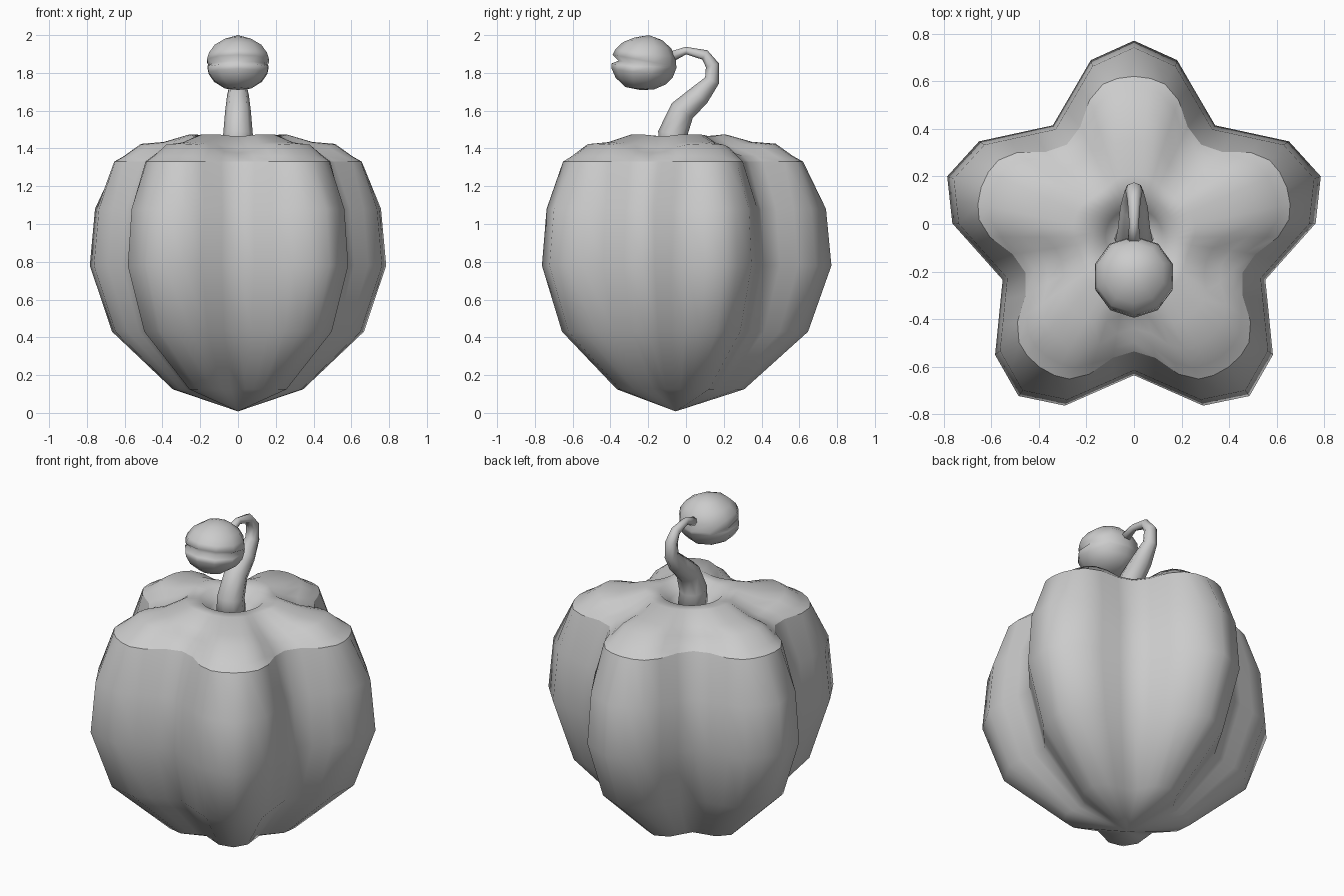
import bpy, bmesh
from math import sin, cos, pi, radians
from mathutils import Vector, Matrix

cube = bpy.data.objects.get("Cube")
if cube:
    bpy.data.objects.remove(cube, do_unlink=True)

grey = bpy.data.materials.new("plain_grey")
grey.use_nodes = True
colour = (0.6, 0.6, 0.6, 1)
grey.diffuse_color = colour
grey.node_tree.nodes["Principled BSDF"].inputs["Base Color"].default_value = colour

CENTRE_Y = -0.055


def loft(name, rings, bottom, top, sharp_ring=None):
    """Skin equal-length rings, closing both ends onto a point."""
    bm = bmesh.new()
    loops = [[bm.verts.new(p) for p in ring] for ring in rings]
    n = len(loops[0])
    low, high = bm.verts.new(bottom), bm.verts.new(top)
    for i in range(n):
        j = (i + 1) % n
        for a, b in zip(loops, loops[1:]):
            bm.faces.new((a[i], a[j], b[j], b[i]))
        bm.faces.new((low, loops[0][j], loops[0][i]))
        bm.faces.new((loops[-1][i], loops[-1][j], high))
    bmesh.ops.recalc_face_normals(bm, faces=bm.faces)
    for f in bm.faces:
        f.smooth = True
    if sharp_ring is not None:
        ring = loops[sharp_ring]
        for i in range(n):
            bm.edges.get((ring[i], ring[(i + 1) % n])).smooth = False
    mesh = bpy.data.meshes.new(name)
    bm.to_mesh(mesh)
    bm.free()
    mesh.materials.append(grey)
    obj = bpy.data.objects.new(name, mesh)
    bpy.context.collection.objects.link(obj)
    return obj


def polar(r, deg):
    return Vector((r * sin(radians(deg)), r * cos(radians(deg)), 0))


def five_lobes(half):
    """Mirror half a lobe (tip to valley) and repeat it five times."""
    lobe = [Vector((-p.x, p.y, 0)) for p in half[:0:-1]] + half[:-1]
    return [Matrix.Rotation(-k * 2 * pi / 5, 3, 'Z') @ p for k in range(5) for p in lobe]


# Outlines: faceted star for the sides, rounded star for the rim
tip, shoulder, valley = polar(0.825, 0), polar(0.765, 13.7), polar(0.58, 36)
star = five_lobes([tip, tip.lerp(shoulder, 0.5), shoulder,
                   shoulder.lerp(valley, 0.35), shoulder.lerp(valley, 0.7), valley])
rim = five_lobes([polar(r, a) for r, a in
                  ((0.675, 0), (0.67, 6), (0.655, 11.5), (0.605, 18), (0.515, 26), (0.48, 36))])


def place(p, z):
    return Vector((p.x, p.y + CENTRE_Y, z))


# Lobed body with its domed top
rings = [[place(p * s, z) for p in star]
         for s, z in ((0.44, 0.125), (0.85, 0.43), (1, 0.78), (0.965, 1.08))]
rings.append([place(p, 1.33) for p in rim])
for size, roundness, z, dip in ((0.92, 0, 1.36, 0.0), (0.79, 0.05, 1.425, 0.05),
                                (0.62, 0.3, 1.435, 0.03), (0.42, 0.7, 1.475, 0.01),
                                (0.29, 1, 1.465, 0), (0.2, 1, 1.41, 0), (0.12, 1, 1.36, 0)):
    ring = []
    for p in rim:
        depth = (0.675 - p.length) / 0.195
        q = p.lerp(p.normalized() * 0.6, roundness) * size
        ring.append(place(q, z - dip * depth))
    rings.append(ring)
loft("lobed_body", rings, (0, CENTRE_Y, 0.008), (0, CENTRE_Y, 1.35), 4)

# Curling stem, tapering towards the bulb: y, z, radius
path = [(-0.06, 1.35, 0.085), (-0.07, 1.48, 0.078), (-0.02, 1.6, 0.068), (0.07, 1.68, 0.058),
        (0.138, 1.76, 0.04), (0.14, 1.84, 0.036), (0.1, 1.895, 0.028),
        (0, 1.918, 0.02), (-0.08, 1.885, 0.028)]
points = [Vector((0, y, z)) for y, z, r in path]
stem = []
for i, p in enumerate(points):
    along = (points[min(i + 1, len(points) - 1)] - points[max(i - 1, 0)]).normalized()
    side = Vector((1, 0, 0))
    up = along.cross(side)
    stem.append([p + (side * cos(k * pi / 4) + up * sin(k * pi / 4)) * path[i][2] for k in range(8)])
loft("curled_stem", stem, points[0], points[-1])

# Bulb split by a mouth groove at the front
tilt = Matrix.Rotation(radians(-10), 3, 'X')
middle = Vector((0, -0.222, 1.855))
SIDES = 10


def bulb_ring(lat, groove):
    ring = []
    for k in range(SIDES):
        a = 2 * pi * (k + 0.5) / SIDES
        front = max(0, min(1, 0.5 - sin(a)))
        z = sin(radians(lat)) * 0.147
        if abs(lat) < 15:
            z *= 0.35 + 0.65 * front
        r = 0.174 * cos(radians(lat)) * (1 - groove * front)
        ring.append(middle + tilt @ Vector((r * cos(a), r * sin(a), z - 0.012 * front)))
    return ring


bulb = [bulb_ring(lat, g) for lat, g in
        ((-65, 0), (-40, 0), (-20, 0), (-9, 0.02), (-1, 0.22), (9, 0), (22, 0), (42, 0), (65, 0))]
loft("bulb", bulb, middle + tilt @ Vector((0, 0, -0.147)), middle + tilt @ Vector((0, 0, 0.147)))
